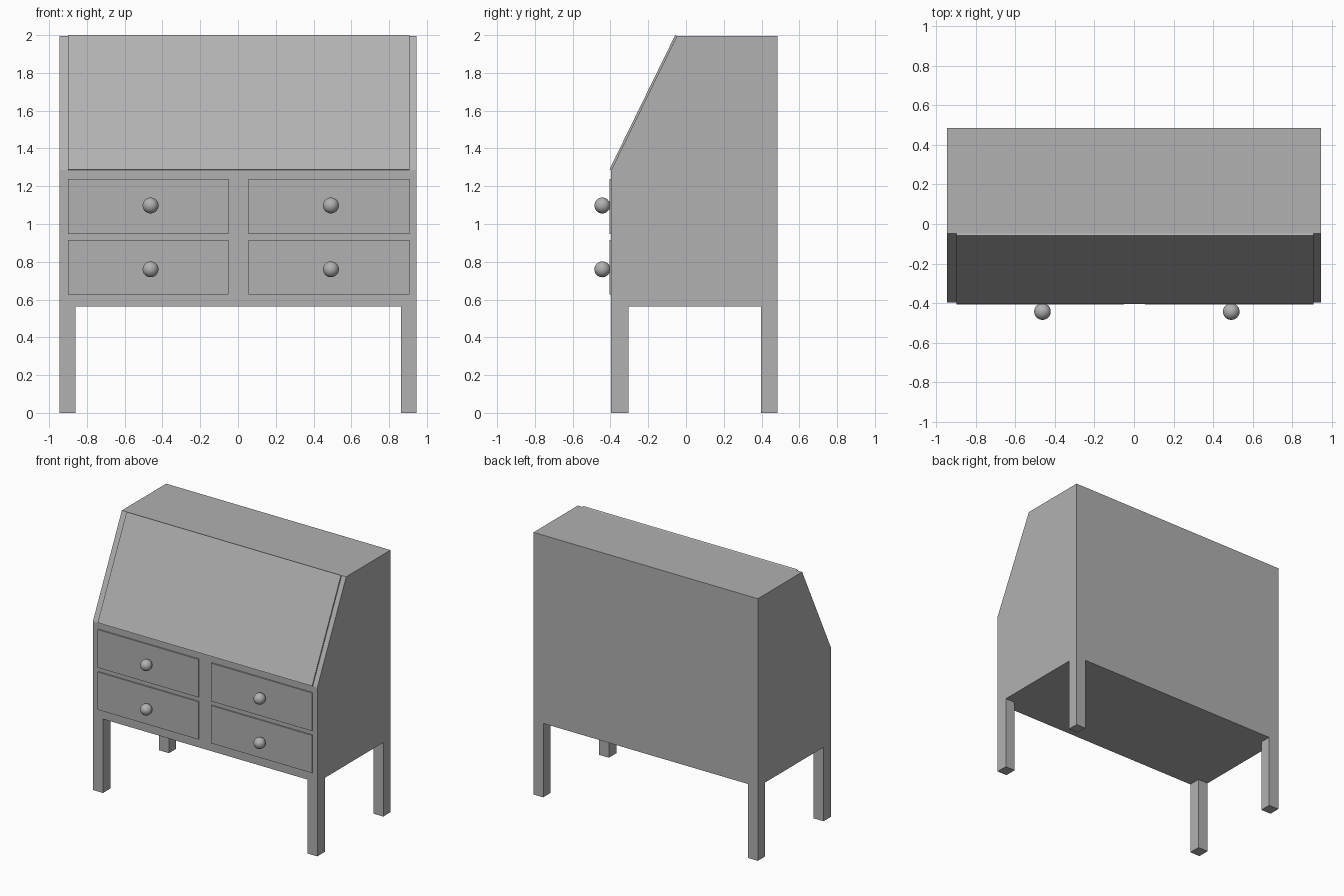
import bpy, bmesh
from mathutils import Vector

if "Cube" in bpy.data.objects:
    bpy.data.objects.remove(bpy.data.objects["Cube"])

XH = 0.945                       # half width of the case
FRONT, BACK = -0.396, 0.485
BASE, HINGE, TOP = 0.563, 1.285, 1.996
LEG_X0, LEG_X1 = -0.860, 0.863   # inner faces of the legs
LEG_Y0, LEG_Y1 = -0.305, 0.398
SLOPE_TOP = -0.048
THICK = 0.010                    # lid and drawer front thickness

# Mid grey finish
grey = bpy.data.materials.new("grey_finish")
grey.diffuse_color = (0.44, 0.44, 0.44, 1)
grey.use_nodes = True
grey.node_tree.nodes["Principled BSDF"].inputs["Base Color"].default_value = grey.diffuse_color


def finish(bm, name):
    bmesh.ops.recalc_face_normals(bm, faces=bm.faces)
    me = bpy.data.meshes.new(name)
    bm.to_mesh(me)
    bm.free()
    me.materials.append(grey)
    ob = bpy.data.objects.new(name, me)
    bpy.context.collection.objects.link(ob)
    return ob


def side_profile(points, x0, x1):
    """Extrude a (y, z) outline from x0 to x1."""
    bm = bmesh.new()
    face = bm.faces.new([bm.verts.new((x0, y, z)) for y, z in points])
    ext = bmesh.ops.extrude_face_region(bm, geom=[face], use_keep_orig=True)
    moved = [v for v in ext["geom"] if isinstance(v, bmesh.types.BMVert)]
    bmesh.ops.translate(bm, verts=moved, vec=(x1 - x0, 0, 0))
    return bm


# Case with sloping front; the four legs are pulled down out of its base corners
bm = side_profile([(FRONT, BASE), (BACK, BASE), (BACK, TOP),
                   (SLOPE_TOP, TOP), (FRONT, HINGE)], -XH, XH)
for co, no in [((LEG_X0, 0, 0), (1, 0, 0)), ((LEG_X1, 0, 0), (1, 0, 0)),
               ((0, LEG_Y0, 0), (0, 1, 0)), ((0, LEG_Y1, 0), (0, 1, 0))]:
    bmesh.ops.bisect_plane(bm, geom=bm.verts[:] + bm.edges[:] + bm.faces[:],
                           plane_co=co, plane_no=no)
corners = []
for f in bm.faces:
    c = f.calc_center_median()
    if (abs(c.z - BASE) < 1e-4 and not LEG_X0 < c.x < LEG_X1
            and not LEG_Y0 < c.y < LEG_Y1):
        corners.append(f)
feet = bmesh.ops.extrude_discrete_faces(bm, faces=corners)["faces"]
for f in feet:
    for v in f.verts:
        v.co.z = 0
finish(bm, "case_and_legs")

# Thin fold-down lid lying on the slope
low, high = Vector((FRONT, HINGE)), Vector((SLOPE_TOP, TOP))
along = (high - low).normalized()
out = Vector((-along.y, along.x)) * THICK
lid = [low, high, high + out, low + out]
finish(side_profile([tuple(p) for p in lid], -0.899, 0.907), "writing_lid")

# Drawer fronts with round knobs, two columns by two rows
columns = [("left", -0.899, -0.050, -0.463), ("right", 0.055, 0.907, 0.492)]
rows = [("lower", 0.628, 0.915, 0.760), ("upper", 0.948, 1.238, 1.098)]
for col, x0, x1, kx in columns:
    for row, z0, z1, kz in rows:
        y0, y1 = FRONT - THICK, FRONT
        finish(side_profile([(y0, z0), (y1, z0), (y1, z1), (y0, z1)], x0, x1),
               f"{row}_{col}_drawer")
        bpy.ops.mesh.primitive_uv_sphere_add(segments=32, ring_count=16,
                                             radius=0.042, location=(kx, -0.443, kz))
        knob = bpy.context.object
        knob.name = f"{row}_{col}_knob"
        knob.data.materials.append(grey)
        bpy.ops.object.shade_smooth()
